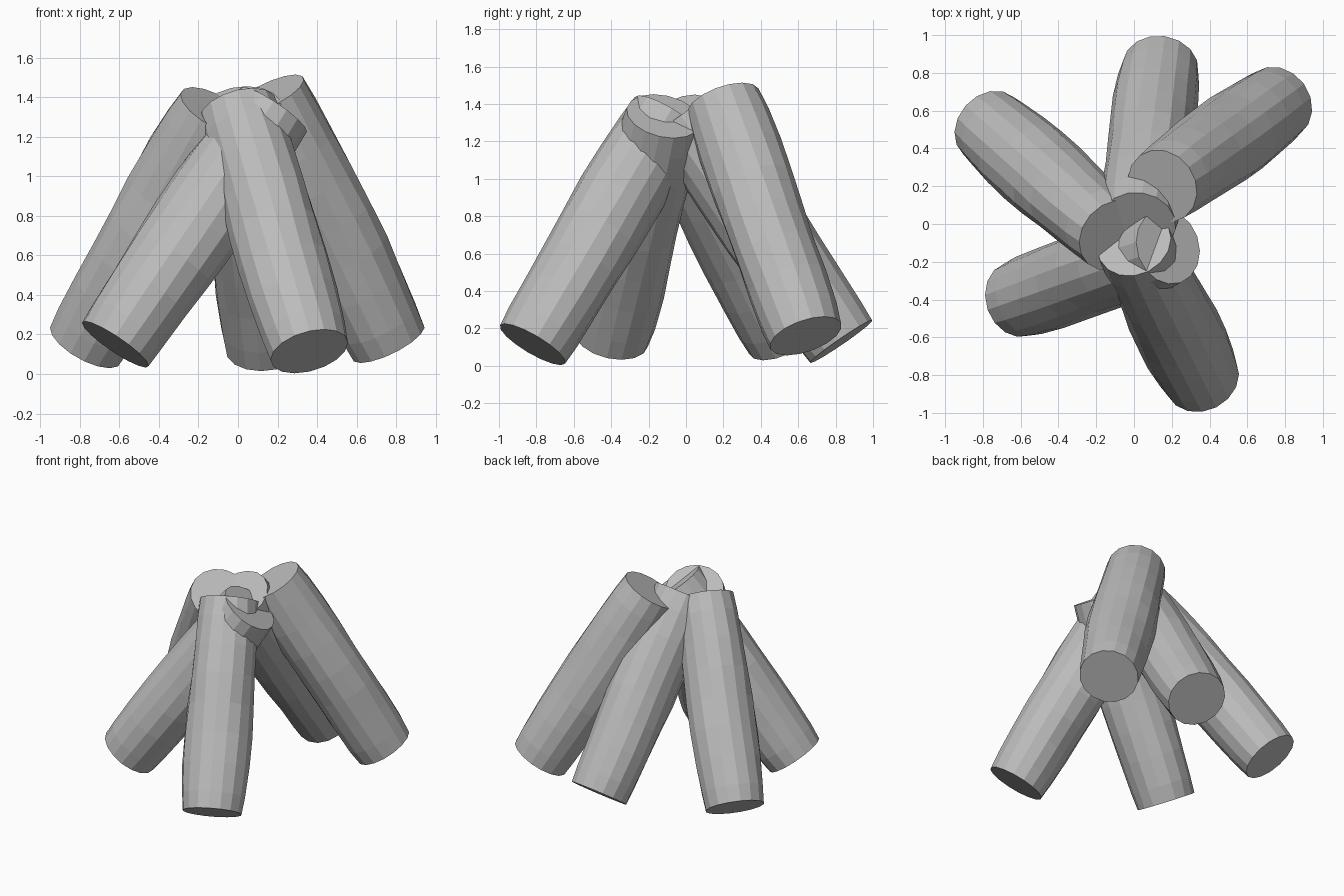
import bpy, bmesh, math, random
from mathutils import Vector

cube = bpy.data.objects.get("Cube")
if cube:
    bpy.data.objects.remove(cube, do_unlink=True)

random.seed(4)
SIDES = 16
RINGS = (0, 0.08, 0.22, 0.36, 0.5, 0.64, 0.78, 0.91, 1)

wood = bpy.data.materials.new("grey wood")
wood.use_nodes = True
grey = (0.5, 0.5, 0.5, 1)
wood.diffuse_color = grey
wood.node_tree.nodes["Principled BSDF"].inputs["Base Color"].default_value = grey


def bark_radius(t, angle, phase):
    """Trimmed round ends with a gently lumpy trunk between them."""
    swell = math.sin(math.pi * t) ** 0.6
    lump = math.cos(2 * angle + phase) * math.sin(2 * math.pi * t + phase)
    return 0.202 + swell * (0.025 + 0.012 * lump + random.uniform(-0.003, 0.003))


def make_log(name, foot, head, phase):
    foot, head = Vector(foot), Vector(head)
    axis = head - foot
    turn = axis.to_track_quat('Z', 'Y')
    bm = bmesh.new()
    loops = []
    for t in RINGS:
        loop = []
        for i in range(SIDES):
            a = 2 * math.pi * i / SIDES
            r = bark_radius(t, a, phase)
            offset = turn @ Vector((r * math.cos(a), r * math.sin(a), 0))
            loop.append(bm.verts.new(foot + axis * t + offset))
        loops.append(loop)
    # Bark faces
    for low, high in zip(loops, loops[1:]):
        for i in range(SIDES):
            j = (i + 1) % SIDES
            bm.faces.new((low[i], low[j], high[j], high[i]))
    # Sawn ends
    bm.faces.new(loops[0][::-1])
    bm.faces.new(loops[-1])
    mesh = bpy.data.meshes.new(name)
    bm.to_mesh(mesh)
    bm.free()
    mesh.materials.append(wood)
    obj = bpy.data.objects.new(name, mesh)
    bpy.context.collection.objects.link(obj)


# Five logs leaning together at the top
logs = {
    "front_log": ((0.36, -0.82, 0.115), (0.0, -0.1, 1.335)),
    "front_right_log": ((-0.62, -0.4, 0.15), (0.18, -0.12, 1.335)),
    "back_right_log": ((-0.77, 0.52, 0.15), (-0.11, -0.06, 1.33)),
    "back_log": ((0.14, 0.83, 0.13), (0.02, 0.0, 1.34)),
    "back_left_log": ((0.76, 0.64, 0.16), (0.15, 0.2, 1.41)),
}
for n, (name, (foot, head)) in enumerate(logs.items()):
    make_log(name, foot, head, n * 1.3)
